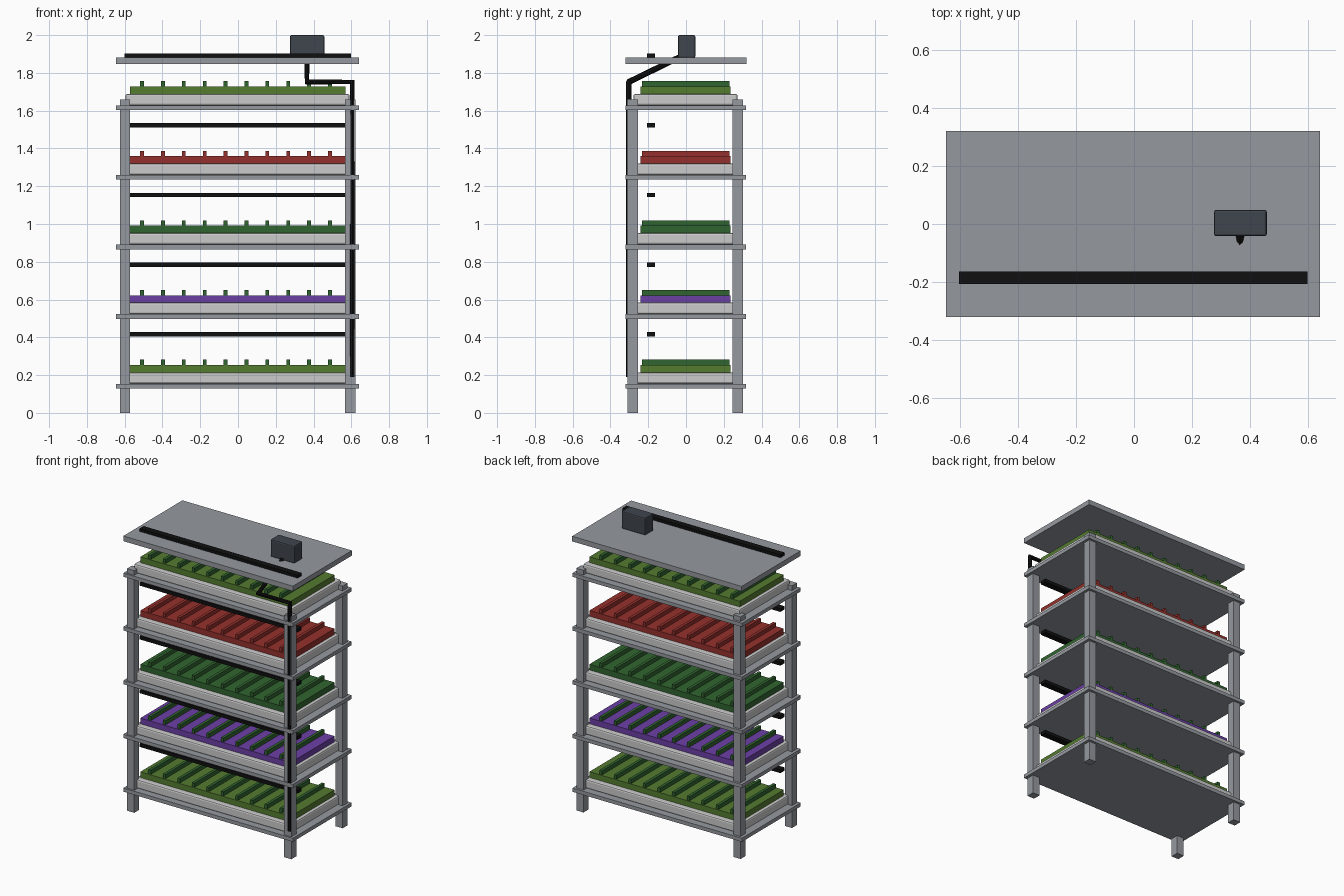
import bpy

if "Cube" in bpy.data.objects:
    bpy.data.objects.remove(bpy.data.objects["Cube"])

def mat(name, c):
    m = bpy.data.materials.new(name)
    m.diffuse_color = (*c, 1)
    m.use_nodes = True
    m.node_tree.nodes["Principled BSDF"].inputs["Base Color"].default_value = m.diffuse_color
    return m

METAL = mat("metal", (0.30, 0.32, 0.35))
TRAY = mat("tray", (0.55, 0.58, 0.58))
BLACK = mat("black", (0.005, 0.005, 0.005))
SLATE = mat("slate", (0.05, 0.06, 0.075))
LEAF = mat("leaf", (0.03, 0.13, 0.03))
LIME = mat("lime", (0.09, 0.20, 0.03))
RED = mat("red", (0.30, 0.03, 0.025))
PURPLE = mat("purple", (0.15, 0.05, 0.38))

def box(name, x, y, z, material, bevel=0, segments=1):
    """Box from (min, max) ranges, with an optional bevel."""
    bpy.ops.mesh.primitive_cube_add(size=1, location=[sum(r) / 2 for r in (x, y, z)])
    o = bpy.context.object
    o.name = name
    o.scale = [r[1] - r[0] for r in (x, y, z)]
    bpy.ops.object.transform_apply(location=False, rotation=False, scale=True)
    o.data.materials.append(material)
    if bevel:
        b = o.modifiers.new("bevel", 'BEVEL')
        b.width, b.segments = bevel, segments
    return o

# Corner posts
for sx, xc in (("left", -0.598), ("right", 0.594)):
    for sy, yc in (("front", -0.282), ("back", 0.274)):
        box(f"{sy}_{sx}_post", (xc - 0.027, xc + 0.027), (yc - 0.027, yc + 0.027), (0, 1.66), METAL)

# Five growing levels: shelf, tray, crop bed, plant rows
STEP = 0.3685
levels = [(LIME, LEAF), (PURPLE, LEAF), (LEAF, LEAF), (RED, RED), (LIME, LEAF)]
for i, (bed, plant) in enumerate(levels):
    z = 0.129 + i * STEP
    box(f"shelf_{i+1}", (-0.646, 0.64), (-0.32, 0.317), (z, z + 0.025), METAL)
    box(f"tray_{i+1}", (-0.596, 0.591), (-0.278, 0.273), (z + 0.025, z + 0.086), TRAY, 0.01, 2)
    box(f"crop_bed_{i+1}", (-0.573, 0.568), (-0.24, 0.235), (z + 0.08, z + 0.125), bed)
    for r in range(10):
        x = -0.508 + r * 0.1105
        box(f"plant_row_{i+1}_{r+1}", (x - 0.01, x + 0.01), (-0.233, 0.229),
            (z + 0.12, z + 0.153), plant)
    # Light bar over each level
    zl = 0.405 + i * STEP
    box(f"light_bar_{i+1}", (-0.602, 0.597), (-0.207, -0.163), (zl, zl + 0.023), BLACK)

# Roof panel and control box
box("roof_panel", (-0.646, 0.64), (-0.32, 0.32), (1.847, 1.882), METAL)
box("control_box", (0.275, 0.457), (-0.042, 0.049), (1.88, 2.0), SLATE, 0.008, 2)

# Pipe from the bottom level up to the control box
cu = bpy.data.curves.new("supply_pipe", 'CURVE')
cu.dimensions = '3D'
cu.bevel_depth = 0.0155
cu.bevel_resolution = 2
cu.use_fill_caps = True
path = [(0.605, -0.303, 0.19), (0.605, -0.303, 1.752), (0.365, -0.303, 1.752), (0.365, 0, 1.9)]
sp = cu.splines.new('POLY')
sp.points.add(len(path) - 1)
for p, c in zip(sp.points, path):
    p.co = (*c, 1)
sp.use_smooth = False
cu.materials.append(BLACK)
bpy.context.collection.objects.link(bpy.data.objects.new("supply_pipe", cu))
